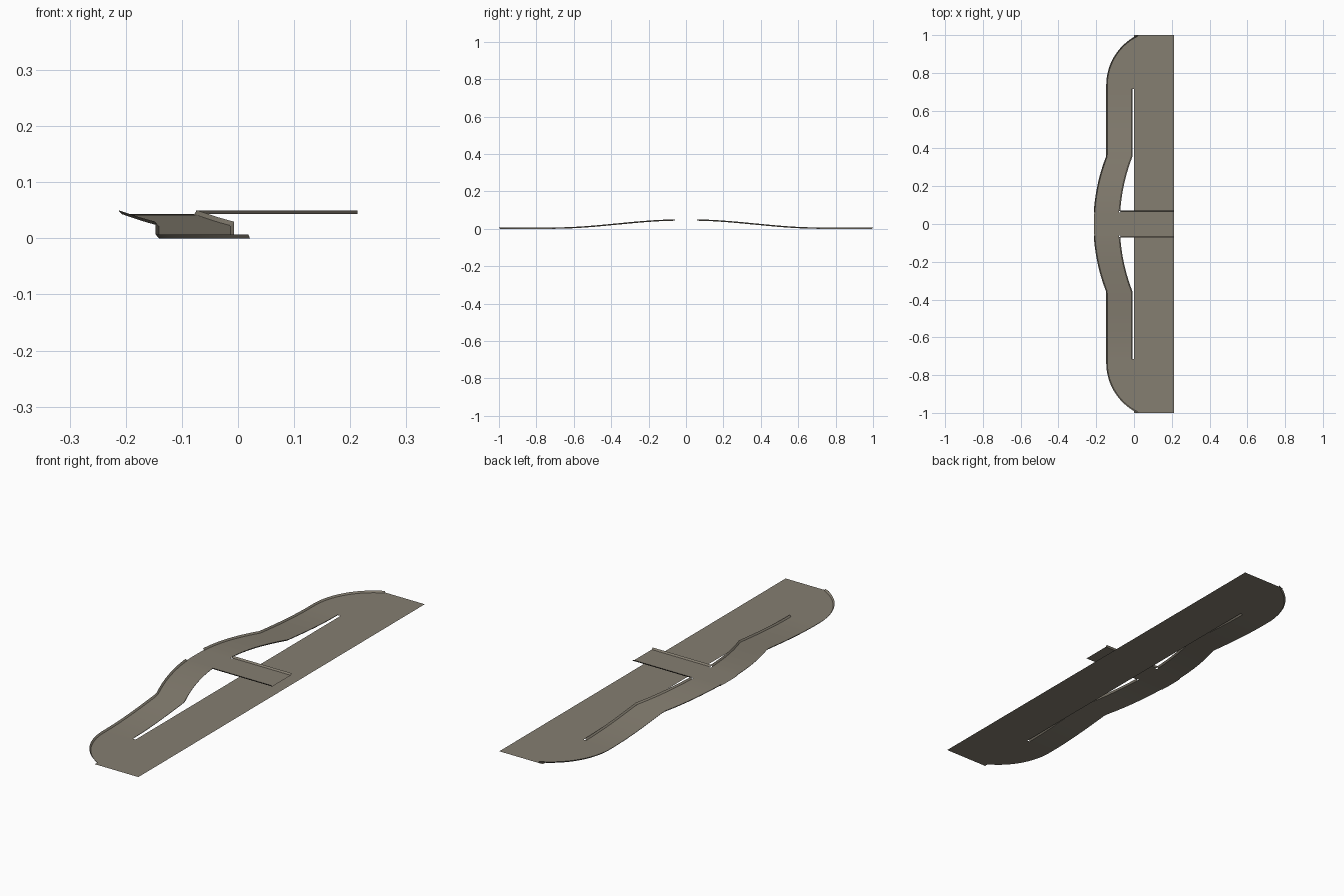
import bpy, bmesh, math

if "Cube" in bpy.data.objects:
    bpy.data.objects.remove(bpy.data.objects["Cube"])

RIM = 0.007      # height of the folded rim
FOLD = 0.006     # how far the rim leans outward
SLOT_END = 0.715
TONGUE_HALF = 0.071

metal = bpy.data.materials.new("warm grey metal")
metal.diffuse_color = (0.235, 0.21, 0.165, 1)
metal.use_nodes = True
metal.node_tree.nodes["Principled BSDF"].inputs["Base Color"].default_value = metal.diffuse_color


def height(y):
    # gentle hump, flat in the middle, flat at both ends
    a = min(max(abs(y), 0.07), 0.72)
    return 0.0435 * 0.5 * (1 + math.cos(math.pi * (a - 0.02) / 0.70))


def edge_x(y):
    # leading edge: centre bow, straight run, rounded tip
    a = abs(y)
    if a < 0.36:
        r = 0.987
        return -0.215 + r - math.sqrt(r * r - a * a)
    if a < 0.735:
        return -0.147
    r = 0.295
    return -0.147 + r - math.sqrt(max(r * r - (a - 0.735) ** 2, 0))


def inset(line, side):
    # shift a line by the rim fold, sideways in plan
    out = []
    for i, (x, y) in enumerate(line):
        p, q = line[max(i - 1, 0)], line[min(i + 1, len(line) - 1)]
        dx, dy = q[0] - p[0], q[1] - p[1]
        n = math.hypot(dx, dy)
        out.append((x + side * FOLD * dy / n, y - side * FOLD * dx / n))
    return out


def loft(name, left, right):
    # smooth single sheet between two rows of points, facing up
    me = bpy.data.meshes.new(name)
    bm = bmesh.new()
    a = [bm.verts.new(p) for p in left]
    b = [bm.verts.new(p) for p in right]
    for i in range(len(a) - 1):
        f = bm.faces.new((a[i], b[i], b[i + 1], a[i + 1]))
        f.normal_update()
        if f.normal.z < 0:
            f.normal_flip()
        f.smooth = True
    bm.to_mesh(me)
    bm.free()
    me.materials.append(metal)
    ob = bpy.data.objects.new(name, me)
    bpy.context.collection.objects.link(ob)
    return ob


def rim(name, line, base, zs):
    loft(name, [(x, y, z + RIM) for (x, y), z in zip(line, zs)],
         [(x, y, z) for (x, y), z in zip(base, zs)])


def span(a, b, n):
    return [a + (b - a) * i / n for i in range(n + 1)]


# flat rear sheet on the ground
loft("base_sheet", [(0, -1, 0), (0, 1, 0)], [(0.213, -1, 0), (0.213, 1, 0)])

# centre part of the arched band, without a rim
ys = span(-0.06, 0.06, 6)
loft("band_centre", [(edge_x(y) + 0.003, y, height(y)) for y in ys],
     [(-0.07, y, height(y)) for y in ys])

for s, tag in ((1, "left"), (-1, "right")):
    # arched band with its raised leading rim
    ys = [s * y for y in span(0.06, SLOT_END, 40) + span(SLOT_END + 0.001, 1, 24)]
    front = [(edge_x(y), y) for y in ys]
    base = inset(front, s)
    zs = [height(y) for y in ys]
    back = [(0 if abs(y) > SLOT_END + 0.0005 else edge_x(y) + 0.14 - FOLD, y) for y in ys]
    loft("band_" + tag, [(x, y, z) for (x, y), z in zip(base, zs)],
         [(x, y, z) for (x, y), z in zip(back, zs)])
    rim("front_rim_" + tag, front, base, zs)

    # raised rim along the slot
    ys = [s * y for y in span(0.07, SLOT_END, 40)]
    line = [(edge_x(y) + 0.14, y) for y in ys]
    rim("slot_rim_" + tag, line, [(x - FOLD, y) for x, y in line], [height(y) for y in ys])

    # raised side rim of the tongue
    line = [(-0.075, s * TONGUE_HALF), (0.213, s * TONGUE_HALF)]
    rim("tongue_rim_" + tag, line, [(x, y - s * FOLD) for x, y in line], [height(0)] * 2)

# raised tongue reaching back over the sheet
w, z = TONGUE_HALF - FOLD, height(0)
loft("tongue", [(-0.0705, -w, z), (-0.0705, w, z)], [(0.213, -w, z), (0.213, w, z)])
